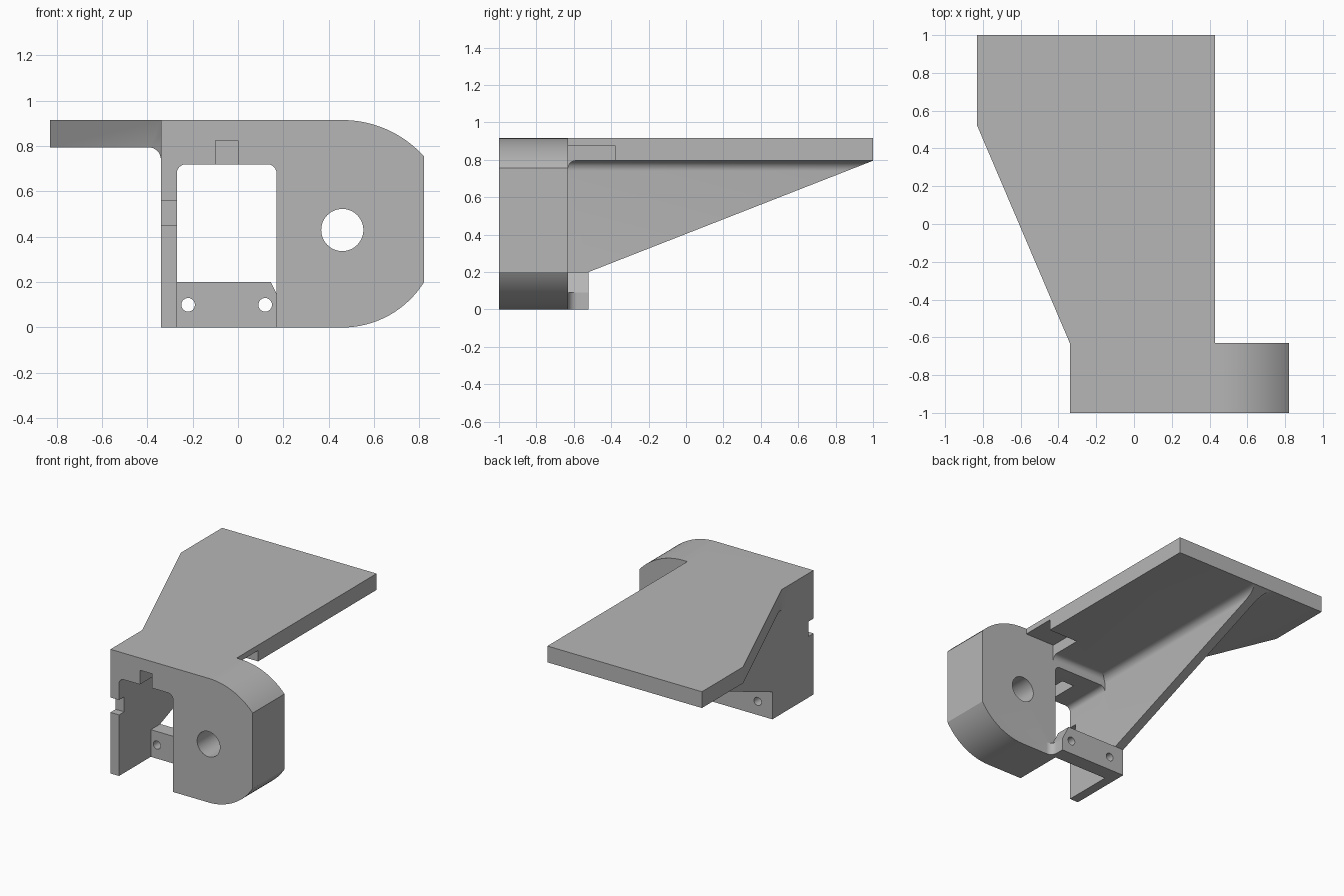
import bpy, bmesh, math

cube = bpy.data.objects.get("Cube")
if cube:
    bpy.data.objects.remove(cube, do_unlink=True)

grey = bpy.data.materials.new("plain grey")
grey.use_nodes = True
COLOUR = (0.47, 0.47, 0.47, 1)
grey.diffuse_color = COLOUR
grey.node_tree.nodes["Principled BSDF"].inputs["Base Color"].default_value = COLOUR

PLACE = {"x": lambda p, t: (t, p[0], p[1]),
         "y": lambda p, t: (p[0], t, p[1]),
         "z": lambda p, t: (p[0], p[1], t)}


def arc(cx, cy, r, start, end, steps=10):
    """Points on a circle, angles in degrees."""
    angles = [math.radians(start + (end - start) * i / steps) for i in range(steps + 1)]
    return [(cx + r * math.cos(a), cy + r * math.sin(a)) for a in angles]


def prism(name, outline, axis, a, b):
    """Extrude a flat outline along an axis from a to b."""
    bm = bmesh.new()
    lo = [bm.verts.new(PLACE[axis](p, a)) for p in outline]
    hi = [bm.verts.new(PLACE[axis](p, b)) for p in outline]
    bm.faces.new(lo)
    bm.faces.new(hi)
    n = len(outline)
    for i in range(n):
        j = (i + 1) % n
        bm.faces.new((lo[i], lo[j], hi[j], hi[i]))
    bmesh.ops.recalc_face_normals(bm, faces=bm.faces)
    mesh = bpy.data.meshes.new(name)
    bm.to_mesh(mesh)
    bm.free()
    mesh.materials.append(grey)
    obj = bpy.data.objects.new(name, mesh)
    bpy.context.collection.objects.link(obj)
    return obj


def rect(x0, y0, x1, y1):
    return [(x0, y0), (x1, y0), (x1, y1), (x0, y1)]


def combine(target, other, operation):
    """Apply a boolean and discard the second solid."""
    mod = target.modifiers.new(operation, "BOOLEAN")
    mod.operation = operation
    mod.solver = "EXACT"
    mod.object = other
    graph = bpy.context.evaluated_depsgraph_get()
    mesh = bpy.data.meshes.new_from_object(target.evaluated_get(graph))
    target.modifiers.clear()
    target.data = mesh
    bpy.data.objects.remove(other, do_unlink=True)


TOP, UNDER, BACK = 0.915, 0.795, -0.63
LEFT, INNER, RIGHT = -0.34, -0.27, 0.82

# Front block: arch-shaped opening and rounded outer end
top_end = math.degrees(math.acos((RIGHT - 0.46) / 0.485))
low_end = math.degrees(math.acos((RIGHT - 0.46) / 0.425))
block = ([(LEFT, 0), (INNER, 0)]
         + arc(-0.23, 0.68, 0.04, 180, 90, 6)
         + arc(0.13, 0.68, 0.04, 90, 0, 6)
         + [(0.17, 0)]
         + arc(0.46, 0.425, 0.425, -90, -low_end, 16)
         + arc(0.46, 0.43, 0.485, top_end, 90, 16)
         + [(LEFT, TOP)])
bracket = prism("mounting_bracket", block, "y", -1, BACK)

# Flat top plate
plan = [(LEFT, -0.8), (0.43, -0.8), (0.43, 1), (-0.83, 1), (-0.83, 0.52), (LEFT, BACK)]
combine(bracket, prism("plate", plan, "z", UNDER, TOP), "UNION")

# Sloping side web with fillets under the plate
r = 0.055
web = ([(LEFT, 0), (INNER, 0)]
       + arc(INNER + r, UNDER - r, r, 180, 90, 8)
       + [(INNER + r, 0.85), (LEFT - r, 0.85)]
       + arc(LEFT - r, UNDER - r, r, 90, 0, 8))
side = [(-0.7, 0), (-0.52, 0), (-0.52, 0.2), (1, UNDER), (0.99, 0.9), (-0.7, 0.9)]
wall = prism("side_web", web, "y", -0.75, 1.1)
combine(wall, prism("slope", side, "x", -1, 1), "INTERSECT")
combine(wall, prism("plan_trim", plan, "z", -0.1, 1), "INTERSECT")
combine(bracket, wall, "UNION")

# Fillet between block and plate
r = 0.04
cove = [(BACK - 0.03, 0.85), (BACK - 0.03, UNDER - r)] + arc(BACK + r, UNDER - r, r, 180, 90, 8) + [(BACK + r, 0.85)]
combine(bracket, prism("rear_cove", cove, "x", -0.3, 0.43), "UNION")

# Lower cross bar with chamfered end and small corner fillet
bar = [(-0.3, 0), (0.2, 0), (0.2, 0.09), (0.145, 0.2), (-0.3, 0.2)]
combine(bracket, prism("cross_bar", bar, "y", BACK, -0.52), "UNION")
corner = [(0.18, -0.65), (0.25, -0.65)] + arc(0.25, BACK + 0.05, 0.05, -90, -180, 8) + [(0.18, BACK + 0.05)]
combine(bracket, prism("bar_corner", corner, "z", 0, 0.09), "UNION")

# Holes, notches and the pocket under the plate
cuts = [
    prism("main_hole", arc(0.46, 0.43, 0.093, 0, 352.5, 47), "y", -1.1, -0.5),
    prism("top_notch", rect(-0.1, 0.6, 0, 0.825), "y", -1.1, -0.76),
    prism("side_notch", rect(-0.4, 0.45, -0.2, 0.56), "y", -1.1, -0.94),
    prism("plate_pocket", rect(0.19, BACK, 0.5, -0.38), "z", 0.7, 0.875),
]
for x in (-0.22, 0.12):
    cuts.append(prism("bar_hole", arc(x, 0.1, 0.03, 0, 345, 23), "y", -0.7, -0.4))
for cut in cuts:
    combine(bracket, cut, "DIFFERENCE")

# Smooth curves, crisp edges
bpy.ops.object.select_all(action="DESELECT")
bracket.select_set(True)
bpy.context.view_layer.objects.active = bracket
bpy.ops.object.shade_smooth_by_angle(angle=math.radians(25))
